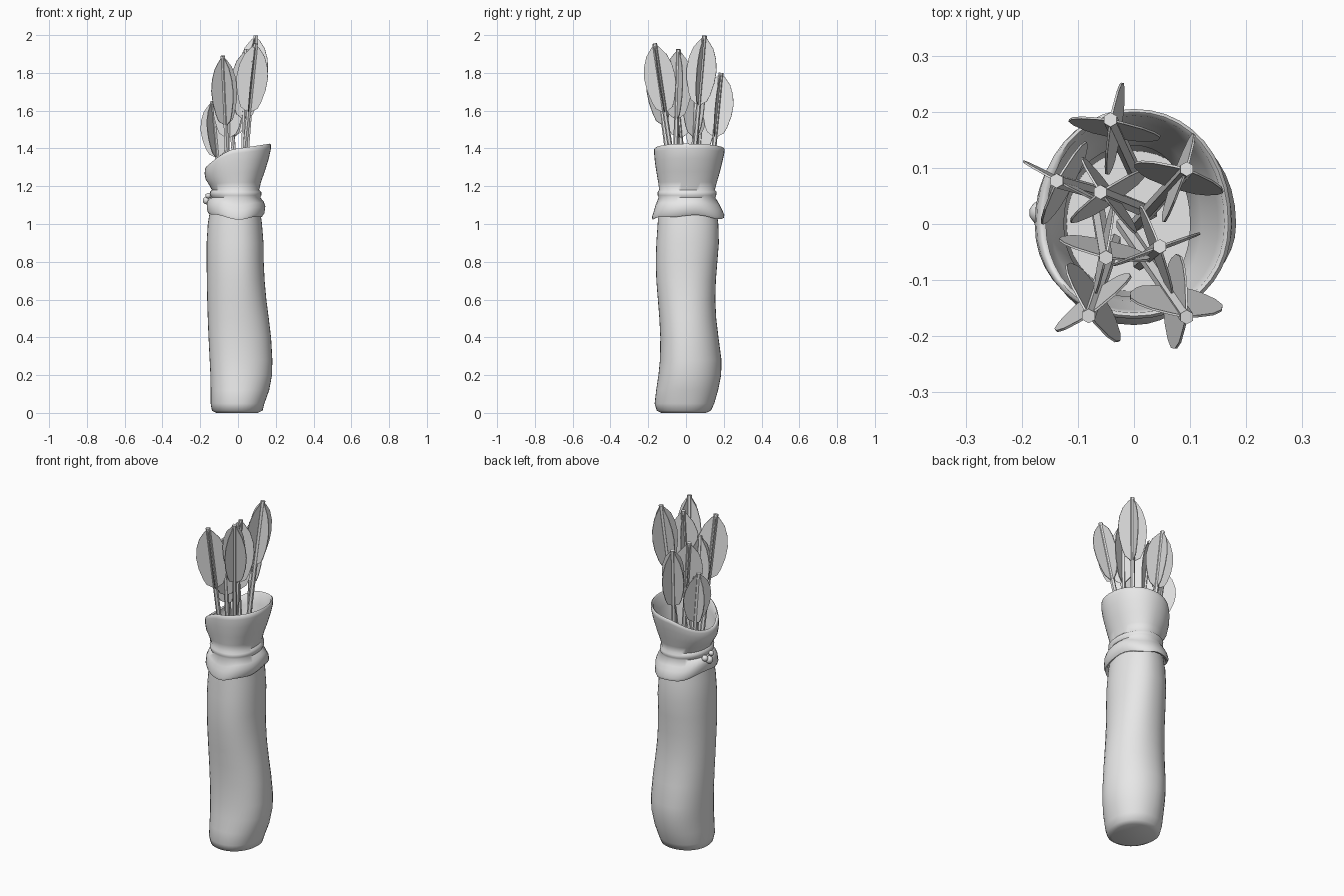
import bpy, bmesh, math
from mathutils import Vector, Matrix

if "Cube" in bpy.data.objects:
    bpy.data.objects.remove(bpy.data.objects["Cube"])

SEG = 40
grey = bpy.data.materials.new("light_grey")
grey.diffuse_color = (0.8, 0.8, 0.8, 1)
grey.use_nodes = True
grey.node_tree.nodes["Principled BSDF"].inputs["Base Color"].default_value = grey.diffuse_color


def add_object(name, bm, angle=None):
    bmesh.ops.recalc_face_normals(bm, faces=bm.faces)
    me = bpy.data.meshes.new(name)
    bm.to_mesh(me)
    bm.free()
    me.materials.append(grey)
    ob = bpy.data.objects.new(name, me)
    bpy.context.collection.objects.link(ob)
    if angle:
        bpy.ops.object.select_all(action='DESELECT')
        ob.select_set(True)
        bpy.context.view_layer.objects.active = ob
        bpy.ops.object.shade_smooth_by_angle(angle=math.radians(angle))
    return ob


def loft(name, rows, height=None, cap_start=False, cap_end=False, angle=60):
    """Skin oval rings given as (z, x min, x max, y min, y max)."""
    bm = bmesh.new()
    rings = []
    for z, x0, x1, y0, y1 in rows:
        ring = []
        for i in range(SEG):
            a = 2 * math.pi * i / SEG
            c, s = math.cos(a), math.sin(a)
            x = (x1 if c > 0 else -x0) * math.copysign(abs(c) ** 0.95, c)
            y = (y1 if s > 0 else -y0) * math.copysign(abs(s) ** 0.95, s)
            ring.append(bm.verts.new((x, y, height(z, a) if height else z)))
        rings.append(ring)
    for lo, hi in zip(rings, rings[1:]):
        for i in range(SEG):
            j = (i + 1) % SEG
            bm.faces.new((lo[i], lo[j], hi[j], hi[i]))
    if cap_start:
        bm.faces.new(rings[0])
    if cap_end:
        bm.faces.new(rings[-1])
    return add_object(name, bm, angle)


# Sagging leather tube
loft("quiver_body", [
    (0.0, -.115, .105, -.13, .105), (.012, -.138, .13, -.155, .132),
    (.05, -.145, .14, -.166, .15), (.12, -.145, .165, -.158, .17),
    (.2, -.146, .18, -.146, .186), (.28, -.15, .182, -.138, .188),
    (.4, -.156, .175, -.136, .172), (.5, -.16, .163, -.141, .16),
    (.6, -.163, .15, -.149, .155), (.7, -.165, .141, -.157, .158),
    (.8, -.166, .136, -.16, .166), (.9, -.166, .135, -.157, .174),
    (1.0, -.16, .127, -.15, .171), (1.09, -.145, .115, -.145, .16),
], cap_start=True)


# Gathered collar: hanging skirt, tied waist, flared slanted mouth and liner
def collar_height(z, a):
    c = math.cos(a)
    if z > 1.2:
        k = (z - 1.2) / 0.2
        return z + k * (0.025 * c if c > 0 else -0.095 * abs(c) ** 1.6)
    if 1.0 < z < 1.12:
        return z - .012 * math.cos(2 * a) * -1 - .008 * c + .005 * math.sin(5 * a)
    return z


loft("quiver_collar", [
    (1.085, -.145, .115, -.14, .155), (1.045, -.152, .12, -.165, .185),
    (1.04, -.158, .13, -.178, .2), (1.055, -.165, .14, -.18, .203),
    (1.09, -.165, .145, -.169, .188), (1.115, -.155, .136, -.162, .175),
    (1.14, -.138, .118, -.145, .155), (1.152, -.146, .124, -.15, .16),
    (1.17, -.148, .123, -.15, .162), (1.18, -.138, .112, -.142, .153),
    (1.22, -.155, .122, -.147, .163), (1.27, -.172, .142, -.156, .178),
    (1.33, -.177, .163, -.165, .193), (1.375, -.174, .174, -.169, .203),
    (1.395, -.169, .174, -.169, .205), (1.4, -.163, .168, -.164, .2),
    (1.393, -.157, .161, -.158, .193), (1.33, -.163, .15, -.153, .18),
    (1.25, -.148, .12, -.138, .158), (1.18, -.125, .1, -.13, .14),
    (1.0, -.14, .115, -.138, .155), (.6, -.145, .135, -.135, .14),
    (.06, -.12, .12, -.12, .13),
], height=collar_height, cap_end=True)

# Small knot of the tie on the left side
bm = bmesh.new()
for p, r in (((-.165, .02, 1.125), .022), ((-.155, .045, 1.14), .018),
             ((-.158, -.01, 1.15), .015)):
    bmesh.ops.create_icosphere(bm, subdivisions=2, radius=r,
                               matrix=Matrix.Translation(p))
add_object("tie_knot", bm, 60)

# Arrow: hexagonal shaft with four flat feathers, built hanging from the nock
FEATHER = [(.0, .008), (.012, .022), (.055, .055), (.11, .075), (.17, .083),
           (.235, .077), (.30, .06), (.335, .045), (.36, .008)]


def arrow(name, tip, foot, turn, size):
    tip, foot = Vector(tip), Vector(foot)
    axis = tip - foot
    rot = Vector((0, 0, 1)).rotation_difference(axis).to_matrix().to_4x4()
    bm = bmesh.new()
    length = axis.length
    bmesh.ops.create_cone(bm, cap_ends=True, segments=6, radius1=.013, radius2=.013,
                          depth=length, matrix=Matrix.Translation((0, 0, -length / 2)))
    for k in range(4):
        a = math.radians(turn + 90 * k)
        c, s = math.cos(a), math.sin(a)
        sides = []
        for t in (-.002, .002):
            sides.append([bm.verts.new((r * c - t * s, r * s + t * c, -.01 - d * size))
                          for d, r in FEATHER])
            bm.faces.new(sides[-1])
        n = len(FEATHER)
        for i in range(n):
            j = (i + 1) % n
            bm.faces.new((sides[0][i], sides[0][j], sides[1][j], sides[1][i]))
    bmesh.ops.transform(bm, matrix=Matrix.Translation(tip) @ rot, verts=bm.verts)
    add_object(name, bm)


ARROWS = [  # tip, foot, feather turn, feather scale
    ((-.042, .186, 1.80), (0, .095, .85), 80, .92),
    ((.094, .098, 1.997), (.005, .0, .85), 72, 1),
    ((-.138, .077, 1.65), (-.06, .055, .8), 62, .8),
    ((-.06, .057, 1.80), (.03, .02, .8), 35, .92),
    ((.046, -.04, 1.925), (.01, -.07, .85), 20, 1),
    ((-.05, -.06, 1.795), (-.065, .03, .8), 78, .92),
    ((-.081, -.164, 1.89), (-.035, -.03, .85), 35, 1),
    ((.094, -.166, 1.955), (-.02, .0, .85), 85, 1),
]
for i, (tip, foot, turn, size) in enumerate(ARROWS, 1):
    arrow(f"arrow_{i}", tip, foot, turn, size)
